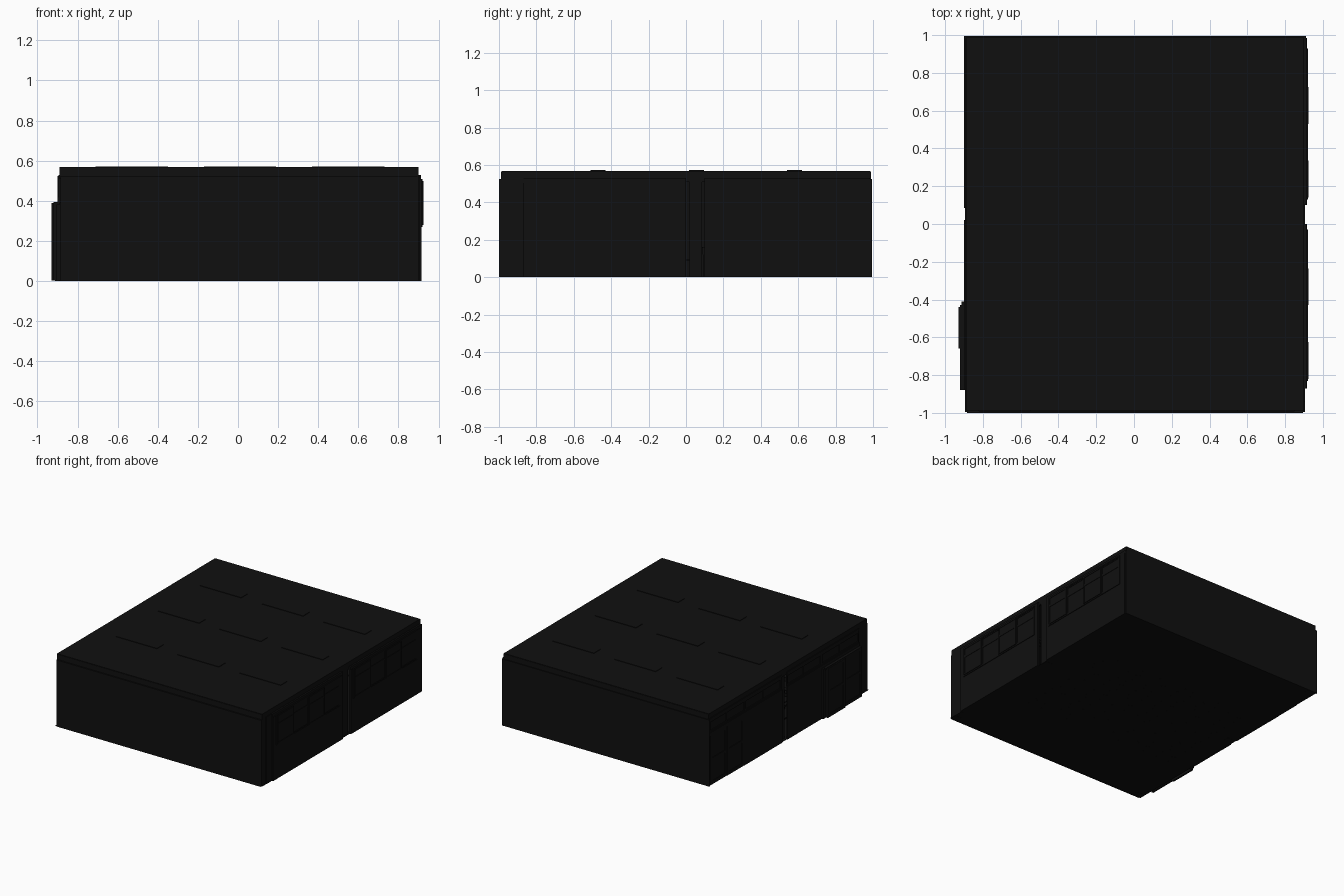
import bpy, bmesh
from mathutils import Vector

dark = bpy.data.materials.new("dark")
dark.diffuse_color = (0.005, 0.005, 0.005, 1)


def boxes(name, items):
    """One object from (x0, x1, y0, y1, z0, z1) blocks."""
    bm = bmesh.new()
    for x0, x1, y0, y1, z0, z1 in items:
        vs = bmesh.ops.create_cube(bm, size=1)["verts"]
        for v in vs:
            v.co = Vector(((x0 + x1) / 2 + v.co.x * (x1 - x0),
                           (y0 + y1) / 2 + v.co.y * (y1 - y0),
                           (z0 + z1) / 2 + v.co.z * (z1 - z0)))
    me = bpy.data.meshes.new(name)
    bm.to_mesh(me)
    bm.free()
    me.materials.append(dark)
    ob = bpy.data.objects.new(name, me)
    bpy.context.collection.objects.link(ob)
    return ob


def copy(ob, name, loc):
    c = bpy.data.objects.new(name, ob.data)
    c.location = loc
    bpy.context.collection.objects.link(c)


def frame(x0, x1, y0, y1, z0, z1, t):
    """Four bars of a frame lying in the yz plane."""
    return [(x0, x1, y0, y0 + t, z0, z1), (x0, x1, y1 - t, y1, z0, z1),
            (x0, x1, y0 + t, y1 - t, z0, z0 + t), (x0, x1, y0 + t, y1 - t, z1 - t, z1)]


# room shell
boxes("floor", [(-0.895, 0.905, -0.995, 0.985, 0.001, 0.005)])
boxes("ceiling", [(-0.89, 0.90, -0.985, 0.985, 0.562, 0.568)])
boxes("front_wall", [(-0.885, 0.895, -1, -0.99, 0, 0.525),
                     (-0.89, 0.90, -0.988, -0.98, 0.52, 0.565)])
boxes("back_wall", [(-0.90, 0.91, 0.985, 0.995, 0, 0.525),
                    (-0.89, 0.90, 0.98, 0.988, 0.52, 0.565)])

# structural pillars
boxes("pillars", [(x0, x1, y0, y1, 0, 0.525)
                  for x0, x1 in ((-0.875, -0.82), (0.85, 0.90))
                  for y0, y1 in ((-0.995, -0.94), (0.02, 0.085), (0.95, 0.985))])

# ceiling edge beams
boxes("side_beams", [(0.885, 0.90, -0.985, 0.985, 0.51, 0.565),
                     (-0.89, -0.875, -0.985, 0.985, 0.51, 0.565)])

# right wall with window openings
wall = []
bays = ((-0.87, 0.0), (0.10, 0.985))
wins = ((-0.83, -0.03), (0.13, 0.93))
for (a, b), (p, q) in zip(bays, wins):
    wall += [(0.90, 0.915, a, b, 0, 0.275), (0.90, 0.912, a, b, 0.505, 0.53),
             (0.90, 0.915, a, p, 0.275, 0.505), (0.90, 0.915, q, b, 0.275, 0.505)]
wall.append((0.89, 0.905, -0.94, -0.87, 0, 0.53))
boxes("right_wall", wall)

# sliding windows: two tracks, lower and upper sash
sash, glass = [], []
for p, q in wins:
    sash += frame(0.905, 0.92, p, q, 0.27, 0.51, 0.01)
    w = (q - p - 0.02) / 4
    for i in range(4):
        x = 0.909 if i % 2 else 0.917
        y = p + 0.01 + i * w
        for z0, z1 in ((0.28, 0.43), (0.43, 0.50)):
            sash += frame(x, x + 0.008, y, y + w, z0, z1, 0.009)
            glass.append((x + 0.003, x + 0.005, y + 0.009, y + w - 0.009, z0 + 0.009, z1 - 0.009))
boxes("window_frames", sash)
boxes("window_glass", glass)

# corridor wall with high transom windows
left = [(-0.90, -0.89, -0.41, 0.02, 0, 0.40), (-0.90, -0.89, 0.085, 0.54, 0, 0.40),
        (-0.885, -0.87, -0.995, -0.88, 0, 0.525)]
for a, b in ((-0.88, -0.41), (-0.41, 0.02), (0.085, 0.54), (0.54, 0.985)):
    left += [(-0.90, -0.885, a, b, 0.39, 0.42), (-0.895, -0.885, a, b, 0.505, 0.53),
             (-0.889, -0.887, a, b, 0.42, 0.505)]
    left += frame(-0.895, -0.885, a, b, 0.42, 0.51, 0.012)
    left.append((-0.893, -0.885, (a + b) / 2 - 0.006, (a + b) / 2 + 0.006, 0.42, 0.51))
boxes("corridor_wall", left)

# sliding doors
doors = []
for x, y0, y1 in ((-0.92, -0.88, -0.66), (-0.93, -0.66, -0.44),
                  (-0.90, 0.56, 0.765), (-0.895, 0.765, 0.975)):
    doors += frame(x, x + 0.014, y0, y1, 0.002, 0.39, 0.025)
    doors += [(x + 0.004, x + 0.010, y0 + 0.025, y1 - 0.025, 0.027, 0.365),
              (x, x + 0.014, y0 + 0.025, y1 - 0.025, 0.19, 0.21)]
boxes("sliding_doors", doors)
boxes("door_frames", [(-0.912, -0.885, -0.44, -0.41, 0, 0.395),
                      (-0.90, -0.88, 0.54, 0.56, 0, 0.395),
                      (-0.92, -0.89, -0.88, -0.43, 0.38, 0.395)])

# ceiling lights
lamp = boxes("ceiling_light", [(-0.18, 0.18, -0.04, 0.04, 0.55, 0.572),
                               (-0.17, 0.17, -0.028, -0.012, 0.54, 0.55),
                               (-0.17, 0.17, 0.012, 0.028, 0.54, 0.55)])
lamp.location = (-0.53, -0.47, 0)
for i in range(1, 9):
    copy(lamp, "ceiling_light", (-0.53 + 0.54 * (i % 3), -0.47 + 0.525 * (i // 3), 0))

# pupil desk and chair, facing the board at the front
t = 0.004
desk = boxes("desk", [(-0.07, 0.07, -0.05, 0.05, 0.155, 0.162),
                      (-0.06, 0.06, -0.045, 0.04, 0.122, 0.126),
                      (-0.06, 0.06, -0.046, -0.043, 0.122, 0.155)]
             + [(s * 0.06 - t, s * 0.06 + t, y - t, y + t, 0, 0.155)
                for s in (-1, 1) for y in (-0.04, 0.04)]
             + [(s * 0.06 - t, s * 0.06 + t, -0.04, 0.04, 0.02, 0.027) for s in (-1, 1)])
chair = boxes("chair", [(-0.042, 0.042, -0.04, 0.04, 0.09, 0.096),
                        (-0.042, 0.042, 0.036, 0.041, 0.135, 0.17)]
              + [(s * 0.037 - 0.003, s * 0.037 + 0.003, y - 0.003, y + 0.003, 0, h)
                 for s in (-1, 1) for y, h in ((-0.035, 0.09), (0.038, 0.165))])
first = True
for i in range(6):
    for j in range(5):
        x, y = -0.65 + 0.24 * i, -0.42 + 0.185 * j
        if first:
            desk.location, chair.location = (x, y, 0), (x, y + 0.065, 0)
            first = False
        else:
            copy(desk, "desk", (x, y, 0))
            copy(chair, "chair", (x, y + 0.065, 0))

# teaching end: platform, lectern and board
boxes("platform", [(-0.6, 0.6, -0.99, -0.77, 0.005, 0.035)])
boxes("lectern", [(-0.12, 0.12, -0.86, -0.85, 0.035, 0.23), (-0.13, 0.13, -0.87, -0.78, 0.23, 0.24),
                  (-0.12, -0.11, -0.86, -0.79, 0.035, 0.23), (0.11, 0.12, -0.86, -0.79, 0.035, 0.23),
                  (-0.12, 0.12, -0.79, -0.78, 0.035, 0.23)])
boxes("chalk_board", [(-0.55, 0.55, -0.99, -0.98, 0.2, 0.44), (-0.55, 0.55, -0.98, -0.96, 0.19, 0.2)])

# back lockers and notice board
shelves = [(-0.75, 0.75, 0.88, 0.98, z, z + 0.007) for z in (0.01, 0.08, 0.15, 0.22)]
shelves += [(-0.75 + 0.125 * i - 0.003, -0.75 + 0.125 * i + 0.003, 0.88, 0.98, 0.01, 0.22) for i in range(13)]
boxes("lockers", shelves)
boxes("notice_board", [(-0.6, 0.6, 0.977, 0.985, 0.27, 0.46)])
